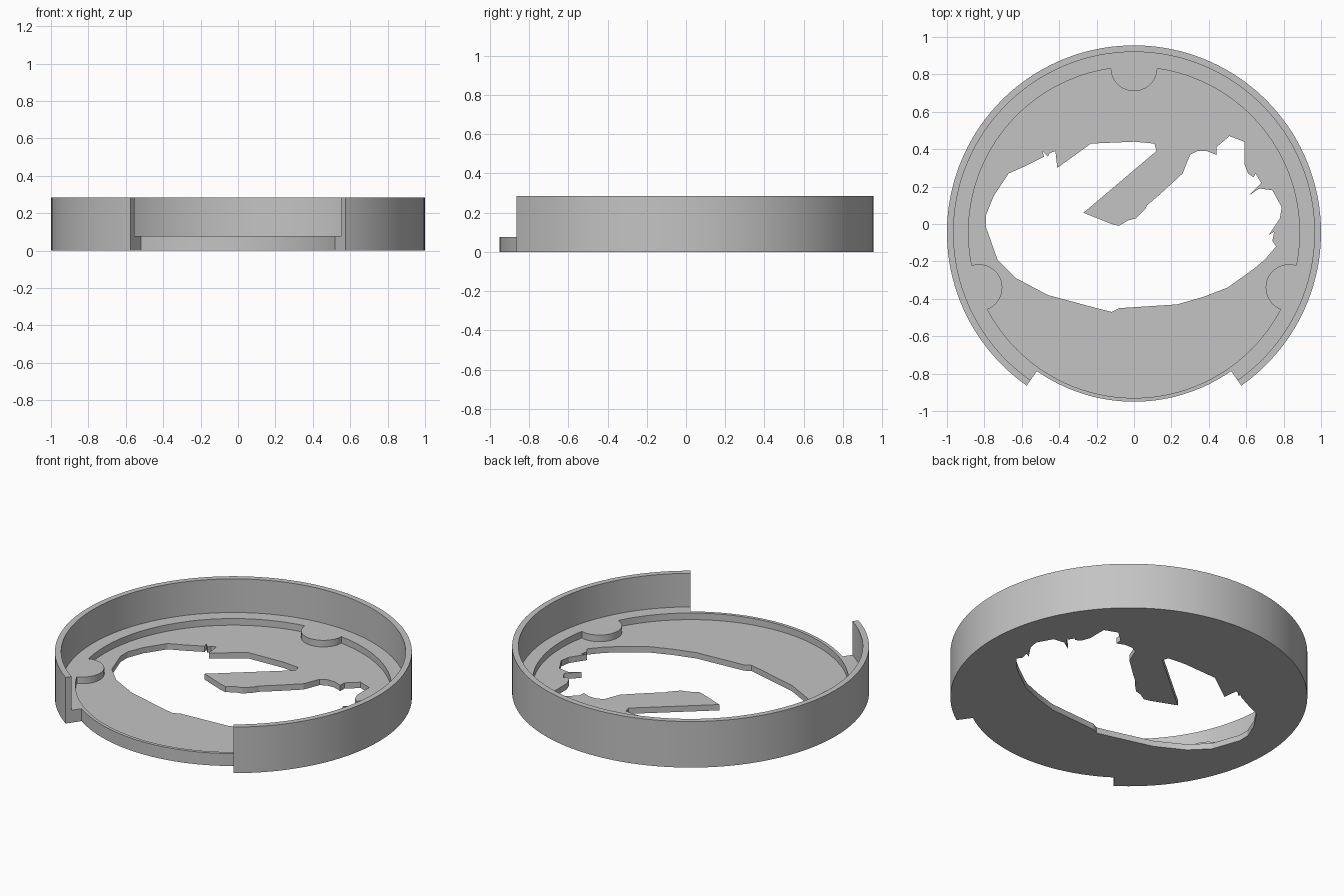
import bpy
import bmesh
from math import sin, cos, radians
from mathutils import Vector

default_cube = bpy.data.objects.get("Cube")
if default_cube:
    bpy.data.objects.remove(default_cube, do_unlink=True)

CENTRE = Vector((0, -0.045))
OUTER, WALL_INNER, FRONT_RADIUS, RECESS = 1.0, 0.965, 0.905, 0.885
FLOOR, LEDGE, RIM = 0.036, 0.077, 0.285
GAP_HALF = 35          # half angle of the opening in the front wall
OVER = 0.5             # cutters reach above the rim


def arc(radius, start, end, steps, centre=CENTRE):
    """Points along an arc, angles in degrees, both ends included."""
    angles = [radians(start + (end - start) * i / steps) for i in range(steps + 1)]
    return [centre + radius * Vector((cos(a), sin(a))) for a in angles]


def circle(radius, steps, centre=CENTRE):
    return arc(radius, 0, 360, steps, centre)[:-1]


def prism(name, outline, bottom, top):
    """Extrude a flat outline between two heights."""
    bm = bmesh.new()
    face = bm.faces.new([bm.verts.new((p[0], p[1], bottom)) for p in outline])
    grown = bmesh.ops.extrude_face_region(bm, geom=[face])["geom"]
    verts = [v for v in grown if isinstance(v, bmesh.types.BMVert)]
    bmesh.ops.translate(bm, verts=verts, vec=(0, 0, top - bottom))
    bmesh.ops.recalc_face_normals(bm, faces=bm.faces)
    mesh = bpy.data.meshes.new(name)
    bm.to_mesh(mesh)
    bm.free()
    obj = bpy.data.objects.new(name, mesh)
    bpy.context.collection.objects.link(obj)
    return obj


def cut(target, cutter):
    """Subtract the cutter from the target, then discard the cutter."""
    cutter.hide_render = True
    mod = target.modifiers.new("cut", "BOOLEAN")
    mod.operation = "DIFFERENCE"
    mod.solver = "EXACT"
    mod.object = cutter
    bpy.context.view_layer.objects.active = target
    bpy.ops.object.modifier_apply(modifier=mod.name)
    bpy.data.objects.remove(cutter, do_unlink=True)


# Body: full round outside, set back along the front opening
outline = (arc(OUTER, GAP_HALF - 90, 270 - GAP_HALF, 120)
           + arc(FRONT_RADIUS, 270 - GAP_HALF, 270 + GAP_HALF, 36))
tray = prism("round_tray", outline, 0, RIM)

# Space inside the thin wall, down to the ledge
cut(tray, prism("wall_cutter", circle(WALL_INNER, 160), LEDGE, OVER))

# Shallow recess that leaves three rounded tabs at ledge height
recess = prism("recess_cutter", circle(RECESS, 160), FLOOR, OVER)
for angle in (90, 199.6, 340.4):
    tab_centre = CENTRE + 0.88 * Vector((cos(radians(angle)), sin(radians(angle))))
    cut(recess, prism("tab_cutter", circle(0.125, 40, tab_centre), -OVER, 2 * OVER))
cut(tray, recess)

# Ragged opening through the floor, in hundredths of a unit
hole = [
    (-79, 5), (-75, 15), (-67, 27), (-58, 31), (-48, 36), (-49, 39), (-46, 36),
    (-45, 38), (-42, 39), (-41, 30), (-23, 43), (0, 44), (11, 43), (12, 39),
    (-27, 6), (-12, 0), (-8, -1), (-3, 2), (1, 3), (6, 8), (7, 10), (14, 16),
    (26, 27), (30, 37), (34, 39), (39, 39), (44, 37), (44, 41), (51, 47),
    (59, 44), (59, 32), (61, 27), (64, 25), (65, 27), (68, 22), (61, 15),
    (67, 19), (74, 18), (79, 9), (78, 3), (72, -6), (75, -4), (74, -9),
    (76, -12), (70, -19), (64, -24), (50, -34), (37, -39), (23, -43),
    (-8, -45), (-12, -47), (-20, -45), (-46, -38), (-63, -29), (-73, -19),
    (-79, -2),
]
cut(tray, prism("hole_cutter", [Vector(p) / 100 for p in hole], -OVER, OVER))

# One plain grey
grey = bpy.data.materials.new("plain_grey")
grey.use_nodes = True
colour = (0.55, 0.55, 0.55, 1)
grey.diffuse_color = colour
grey.node_tree.nodes["Principled BSDF"].inputs["Base Color"].default_value = colour
tray.data.materials.clear()
tray.data.materials.append(grey)
for face in tray.data.polygons:
    face.material_index = 0

# Smooth round walls with crisp edges
bpy.ops.object.select_all(action="DESELECT")
tray.select_set(True)
bpy.context.view_layer.objects.active = tray
bpy.ops.object.shade_smooth_by_angle(angle=radians(20))
